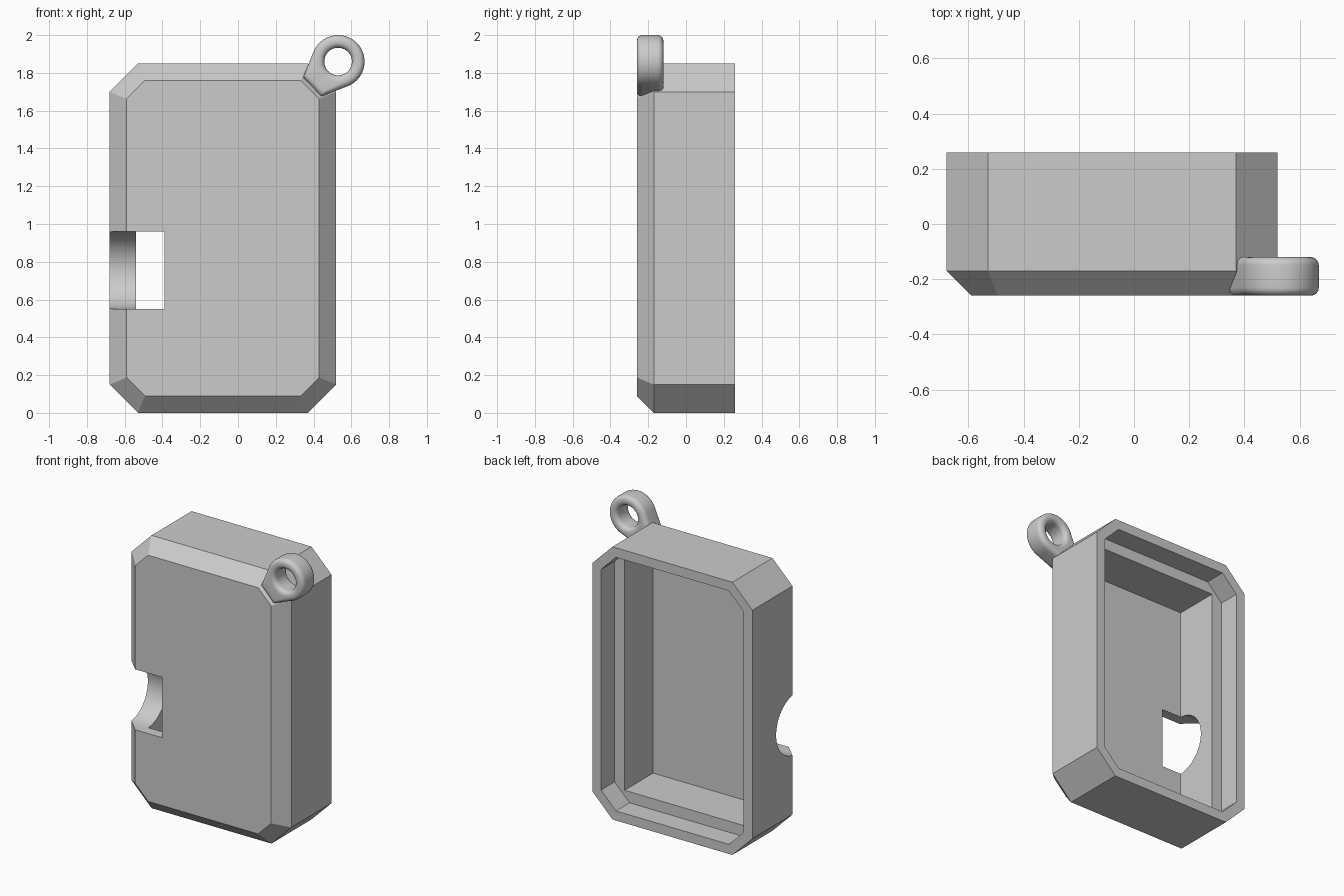
import bpy, bmesh, math
from mathutils import Vector

cube = bpy.data.objects.get("Cube")
if cube:
    bpy.data.objects.remove(cube, do_unlink=True)

grey = bpy.data.materials.new("plain_grey")
grey.use_nodes = True
colour = (0.6, 0.6, 0.6, 1)
grey.diffuse_color = colour
grey.node_tree.nodes["Principled BSDF"].inputs["Base Color"].default_value = colour


def loft(name, loops, cap=False, closed=False):
    """Skin a list of matching point loops into one object."""
    bm = bmesh.new()
    rings = [[bm.verts.new(p) for p in loop] for loop in loops]
    pairs = list(zip(rings, rings[1:]))
    if closed:
        pairs.append((rings[-1], rings[0]))
    for a, b in pairs:
        for i in range(len(a)):
            j = (i + 1) % len(a)
            bm.faces.new((a[i], a[j], b[j], b[i]))
    if cap:
        bm.faces.new(rings[0])
        bm.faces.new(rings[-1])
    bmesh.ops.remove_doubles(bm, verts=bm.verts, dist=1e-5)
    bmesh.ops.recalc_face_normals(bm, faces=bm.faces)
    mesh = bpy.data.meshes.new(name)
    bm.to_mesh(mesh)
    bm.free()
    mesh.materials.append(grey)
    obj = bpy.data.objects.new(name, mesh)
    bpy.context.collection.objects.link(obj)
    return obj


def smooth(obj, degrees):
    bpy.ops.object.select_all(action='DESELECT')
    obj.select_set(True)
    bpy.context.view_layer.objects.active = obj
    bpy.ops.object.shade_smooth_by_angle(angle=math.radians(degrees))


# Case outline: a rectangle with cut corners, inset by d
LEFT, RIGHT, TOP, CORNER = -0.68, 0.52, 1.85, 0.15


def outline(y, d, square=False):
    c = 0 if square else CORNER - d * (1 - math.tan(math.pi / 8))
    x0, x1, z0, z1 = LEFT + d, RIGHT - d, d, TOP - d
    return [(x, y, z) for x, z in (
        (x0 + c, z0), (x1 - c, z0), (x1, z0 + c), (x1, z1 - c),
        (x1 - c, z1), (x0 + c, z1), (x0, z1 - c), (x0, z0 + c))]


# Case shell: bevelled front, open back, stepped rim and square cavity
case = loft("case_shell", [
    outline(-0.26, 0.09), outline(-0.17, 0), outline(0.26, 0),
    outline(0.26, 0.065), outline(0.115, 0.065),
    outline(0.115, 0.14, True), outline(-0.19, 0.14, True)], cap=True)

# Side notch: a U-shaped cutter pushed in from the side
R, NY, NZ, STEPS = 0.205, -0.2, 0.755, 32
u_shape = [(-0.4, NZ - R)]
for i in range(STEPS + 1):
    a = math.pi * (i / STEPS - 0.5)
    u_shape.append((NY + R * math.cos(a), NZ + R * math.sin(a)))
u_shape.append((-0.4, NZ + R))
cutter = loft("notch_cutter", [[(x, y, z) for y, z in u_shape] for x in (-0.8, -0.39)], cap=True)
cutter.hide_render = True

cut = case.modifiers.new("notch", 'BOOLEAN')
cut.operation = 'DIFFERENCE'
cut.solver = 'EXACT'
cut.object = cutter
bpy.context.view_layer.objects.active = case
bpy.ops.object.modifier_apply(modifier=cut.name)
bpy.data.objects.remove(cutter, do_unlink=True)
smooth(case, 20)

# Key loop: a round eye whose sides run tangent to a flat foot on the case corner
OUT, HOLE, ROUND = 0.14, 0.073, 0.03
centre = Vector((0.53, 1.86))
foot = [Vector((-0.185, -0.085)), Vector((-0.09, -0.185))]
arc = [math.radians(-69 + 227 * i / 40) for i in range(41)]
edge = [Vector((math.cos(a), math.sin(a))) * OUT for a in arc]
corners = [edge[-1], foot[0], foot[1], edge[0]]
for a, b in zip(corners, corners[1:]):
    edge += [a.lerp(b, i / 6) for i in range(1, 7)]
edge.pop()


def eye_loop(offset, y, inner):
    pts = []
    for p in edge:
        q = p.normalized() * (HOLE + offset) if inner else p - p.normalized() * offset
        pts.append((centre.x + q.x, y, centre.y + q.y))
    return pts


section = []
for inner, start in ((False, 0), (True, 2)):
    for quarter in (start, start + 1):
        for i in range(7):
            a = math.pi / 2 * (quarter + i / 6) - math.pi / 2
            mid = -0.26 + ROUND if quarter in (0, 3) else -0.12 - ROUND
            section.append(eye_loop(ROUND * (1 - abs(math.cos(a))),
                                    mid + ROUND * math.sin(a), inner))
key_loop = loft("key_loop", section, closed=True)
smooth(key_loop, 35)
